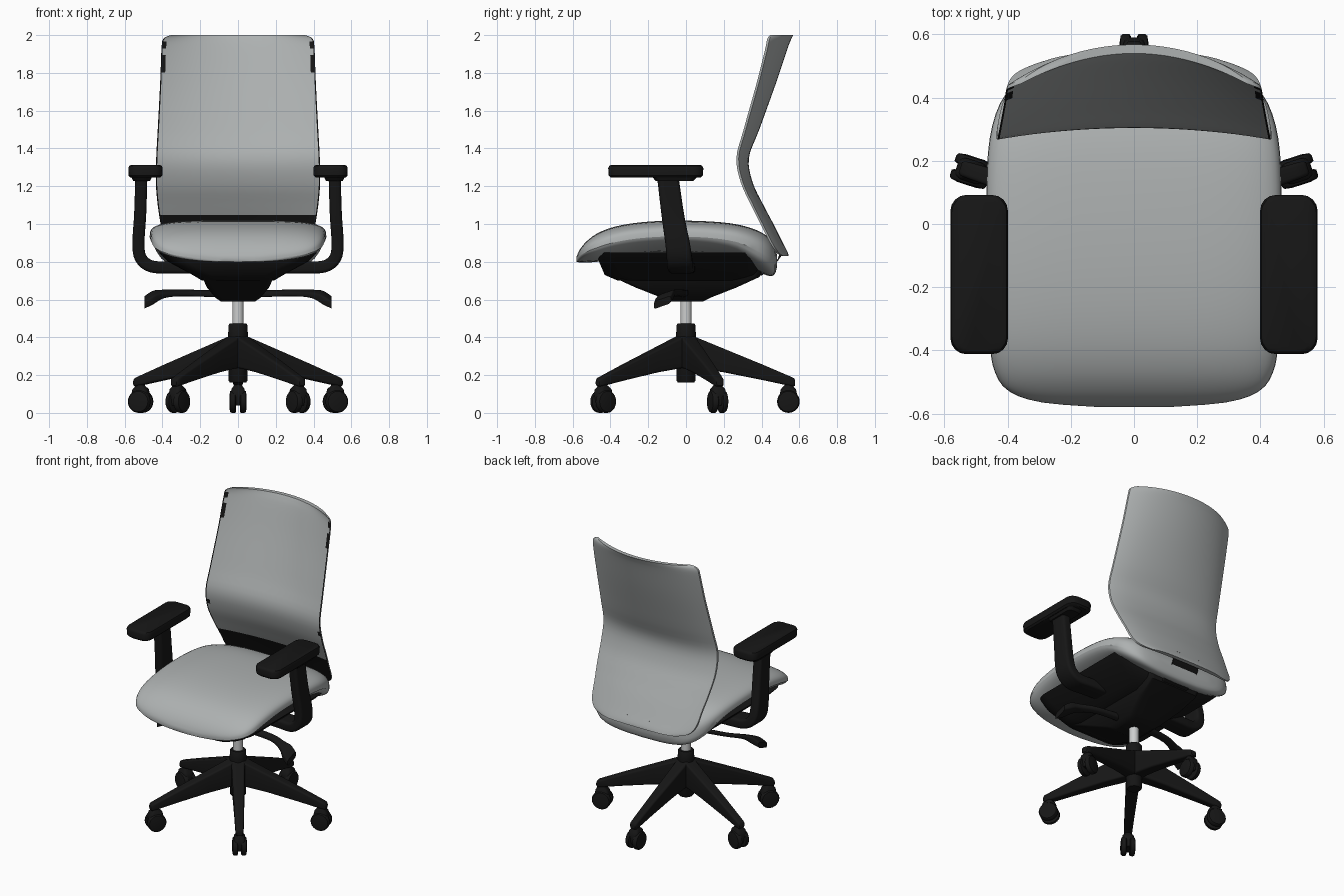
import bpy, bmesh, math
from mathutils import Vector, Matrix

if "Cube" in bpy.data.objects:
    bpy.data.objects.remove(bpy.data.objects["Cube"])


def material(name, rgb):
    m = bpy.data.materials.new(name)
    m.diffuse_color = (*rgb, 1)
    m.use_nodes = True
    m.node_tree.nodes["Principled BSDF"].inputs["Base Color"].default_value = m.diffuse_color
    return m


FABRIC = material("grey fabric", (0.42, 0.44, 0.44))
BLACK = material("black plastic", (0.008, 0.008, 0.008))
STEEL = material("light steel", (0.6, 0.61, 0.61))


def loft(name, rings, mats, rule=None, matrix=None):
    """Skin closed rings of equal length, cap both ends; rule(face) picks a material."""
    bm = bmesh.new()
    vr = [[bm.verts.new(p) for p in ring] for ring in rings]
    n = len(vr[0])
    for a, b in zip(vr, vr[1:]):
        for i in range(n):
            bm.faces.new((a[i], a[(i + 1) % n], b[(i + 1) % n], b[i]))
    bm.faces.new(vr[0])
    bm.faces.new(vr[-1])
    bmesh.ops.recalc_face_normals(bm, faces=bm.faces)
    bm.normal_update()
    if rule:
        for f in bm.faces:
            f.material_index = rule(f)
    if matrix:
        bm.transform(matrix)
    me = bpy.data.meshes.new(name)
    bm.to_mesh(me)
    bm.free()
    for m in mats:
        me.materials.append(m)
    ob = bpy.data.objects.new(name, me)
    bpy.context.collection.objects.link(ob)
    return ob


def spline(pts, steps):
    """Catmull-Rom through tuples of any length."""
    P = [Vector(p) for p in pts]
    out = []
    for i in range(len(P) - 1):
        a, b, c, d = P[max(i - 1, 0)], P[i], P[i + 1], P[min(i + 2, len(P) - 1)]
        for k in range(steps):
            t = k / steps
            out.append(0.5 * (2 * b + (c - a) * t + (2 * a - 5 * b + 4 * c - d) * t * t
                              + (3 * b - a - 3 * c + d) * t ** 3))
    return out + [P[-1]]


def rrect(a, b, r, seg=4):
    """Rounded rectangle outline with half sizes a, b."""
    r = min(r, a * 0.98, b * 0.98)
    pts = []
    for q, (sx, sy) in enumerate(((1, 1), (-1, 1), (-1, -1), (1, -1))):
        for k in range(seg + 1):
            t = math.pi / 2 * (q + k / seg)
            pts.append((sx * (a - r) + r * math.cos(t), sy * (b - r) + r * math.sin(t)))
    return pts


def stack(name, layers, mats, r, matrix=None, center=(0, 0)):
    """Rounded rectangles (half x, half y, z) stacked upward."""
    rings = [[(center[0] + x, center[1] + y, z) for x, y in rrect(a, b, r)] for a, b, z in layers]
    return loft(name, rings, mats, matrix=matrix)


def turned(name, profile, mats, matrix=None, n=24):
    """Rings of (radius, z) around z."""
    rings = [[(r * math.cos(2 * math.pi * i / n), r * math.sin(2 * math.pi * i / n), z)
              for i in range(n)] for r, z in profile]
    return loft(name, rings, mats, matrix=matrix)


# Seat cushion: sections along y (y, half width, bottom, top)
sections = spline([(-0.58, 0.10, 0.80, 0.825), (-0.565, 0.29, 0.797, 0.86), (-0.53, 0.395, 0.797, 0.905),
                   (-0.47, 0.44, 0.80, 0.95), (-0.38, 0.457, 0.82, 0.985), (-0.25, 0.463, 0.84, 1.008),
                   (-0.08, 0.467, 0.85, 1.018), (0.12, 0.467, 0.84, 1.014), (0.27, 0.457, 0.81, 0.998),
                   (0.38, 0.425, 0.75, 0.965), (0.44, 0.375, 0.725, 0.925), (0.47, 0.31, 0.735, 0.875),
                   (0.483, 0.2, 0.78, 0.83)], 3)
rings = []
for y, w, lo, hi in sections:
    ring = []
    for i in range(48):
        t = 2 * math.pi * i / 48
        c, s = math.cos(t), math.sin(t)
        x = w * math.copysign(abs(c) ** 0.5, c)
        # underside lifts towards the sides
        z = (lo + hi) / 2 + (hi - lo) / 2 * math.copysign(abs(s) ** 0.6, s)
        if s < 0:
            z += 0.03 * (x / 0.46) ** 2
        ring.append((x, y, z))
    rings.append(ring)
loft("seat", rings, [FABRIC])

# Backrest: sections up z (z, half width, side y, centre y)
sections = spline([(0.83, 0.28, 0.505, 0.515), (0.85, 0.355, 0.478, 0.51), (0.90, 0.395, 0.445, 0.485),
                   (1.0, 0.41, 0.395, 0.435), (1.1, 0.425, 0.345, 0.382), (1.22, 0.435, 0.29, 0.325),
                   (1.35, 0.433, 0.267, 0.305), (1.5, 0.425, 0.305, 0.36), (1.75, 0.412, 0.375, 0.45),
                   (1.93, 0.405, 0.42, 0.51), (1.98, 0.395, 0.43, 0.53), (2.0, 0.355, 0.445, 0.54)], 4)
cols = [-1, -0.985] + [-0.94 + 0.094 * i for i in range(21)] + [0.985, 1]
rings = []
for z, w, side, mid in sections:
    front = [(w * t, mid + (side - mid) * t * t, z) for t in cols]
    back = [(x * 0.995, y + 0.012 + 0.016 * (1 - t ** 6), z) for (x, y, z), t in zip(front, cols)]
    rings.append(front + back[::-1])


def back_colour(f):
    """Black lower front panel and thin side piping."""
    c = f.calc_center_median()
    if f.normal.y < -0.3:
        ws = max(abs(v.co.x) for v in f.verts) - min(abs(v.co.x) for v in f.verts)
        if c.z < 1.04 or (ws < 0.02 and abs(c.x) > 0.36):
            return 1
    return 0


loft("backrest", rings, [FABRIC, BLACK], back_colour)

# Seat pan and tilt mechanism
stack("seat_pan", [(0.19, 0.33, 0.70), (0.24, 0.40, 0.73), (0.37, 0.43, 0.80), (0.42, 0.44, 0.85)],
      [BLACK], 0.1, center=(0, -0.03))
stack("tilt_mechanism", [(0.09, 0.09, 0.59), (0.12, 0.13, 0.61), (0.165, 0.27, 0.665), (0.19, 0.39, 0.72),
                         (0.2, 0.40, 0.76)], [BLACK], 0.03)

# Bracket joining the mechanism to the backrest
path = [(0.30, 0.73, 0.03), (0.42, 0.75, 0.03), (0.49, 0.81, 0.025), (0.51, 0.87, 0.02)]
loft("back_bracket", [[(x, y + v * 0.5, z + v * 0.7) for x, v in rrect(0.1, h, 0.01)]
                      for y, z, h in path], [BLACK])

# Gas lift and hub
turned("gas_lift", [(0.03, 0.44), (0.03, 0.62)], [STEEL])
turned("hub", [(0.042, 0.16), (0.05, 0.17), (0.052, 0.42), (0.05, 0.465), (0.045, 0.472)], [BLACK])

# Armrests and levers on both sides
for s, label in ((1, "right"), (-1, "left")):
    mirror = Matrix.Diagonal((s, 1, 1, 1))
    stack(label + "_arm_pad", [(0.078, 0.238, 1.245), (0.089, 0.249, 1.256), (0.091, 0.252, 1.295),
                               (0.087, 0.247, 1.307), (0.078, 0.238, 1.312)], [BLACK], 0.05,
          mirror, (0.49, -0.16))
    stack(label + "_pad_mount", [(0.045, 0.10, 1.228), (0.055, 0.12, 1.25)], [BLACK], 0.03,
          mirror, (0.51, -0.06))
    # post: x, y, z, half depth
    path = spline([(0.512, -0.095, 1.24, 0.057), (0.518, -0.07, 1.05, 0.06), (0.527, -0.045, 0.9, 0.065),
                   (0.515, -0.035, 0.82, 0.067), (0.46, -0.03, 0.776, 0.067), (0.36, -0.02, 0.77, 0.065),
                   (0.17, -0.01, 0.77, 0.06)], 4)
    rings = []
    for i, p in enumerate(path):
        d = path[min(i + 1, len(path) - 1)] - path[max(i - 1, 0)]
        nrm = Vector((d.z, -d.x)).normalized()
        rings.append([(p.x + nrm.x * u, p.y + v, p.z + nrm.y * u) for u, v in rrect(0.032, p.w, 0.018)])
    loft(label + "_arm_post", rings, [BLACK], matrix=mirror)
    # lever: x, y, z, half depth, half height
    path = spline([(0.08, 0.0, 0.63, 0.02, 0.016), (0.28, -0.03, 0.635, 0.02, 0.014),
                   (0.39, -0.08, 0.63, 0.028, 0.016), (0.45, -0.11, 0.61, 0.045, 0.024),
                   (0.495, -0.125, 0.585, 0.045, 0.02)], 4)
    loft(label + "_lever", [[(p[0], p[1] + u, p[2] + v + 0.35 * u) for u, v in rrect(p[3], p[4], 0.012)]
                            for p in path], [BLACK], matrix=mirror)

# Five-star base with twin-wheel castors
for k in range(5):
    turn = Matrix.Rotation(math.radians(90 + 72 * k), 4, 'Z')
    leg = [(0.03, 0.41, 0.24, 0.042), (0.2, 0.34, 0.215, 0.037), (0.4, 0.258, 0.175, 0.03),
           (0.54, 0.198, 0.145, 0.026), (0.57, 0.185, 0.14, 0.024), (0.578, 0.175, 0.145, 0.018)]
    loft(f"base_leg_{k + 1}", [[(r, u, (hi + lo) / 2 + v) for u, v in rrect(w, (hi - lo) / 2, 0.012)]
                               for r, hi, lo, w in leg], [BLACK], matrix=turn)
    seat_at = turn @ Matrix.Translation((0.542, 0, 0))
    stack(f"castor_hood_{k + 1}", [(0.04, 0.018, 0.04), (0.048, 0.035, 0.09), (0.04, 0.035, 0.125),
                                   (0.022, 0.022, 0.145), (0.02, 0.02, 0.16)], [BLACK], 0.02, seat_at)
    for s in (1, -1):
        axle = seat_at @ Matrix.Translation((0, 0, 0.06)) @ Matrix.Rotation(-s * math.pi / 2, 4, 'X')
        turned(f"castor_wheel_{k + 1}_{'a' if s > 0 else 'b'}",
               [(0.052, 0.01), (0.06, 0.015), (0.06, 0.034), (0.054, 0.042), (0.03, 0.046)],
               [BLACK], axle)

# Smooth shading with sharp edges kept
for ob in bpy.context.collection.objects:
    ob.select_set(True)
    bpy.context.view_layer.objects.active = ob
bpy.ops.object.shade_smooth_by_angle(angle=math.radians(40))
